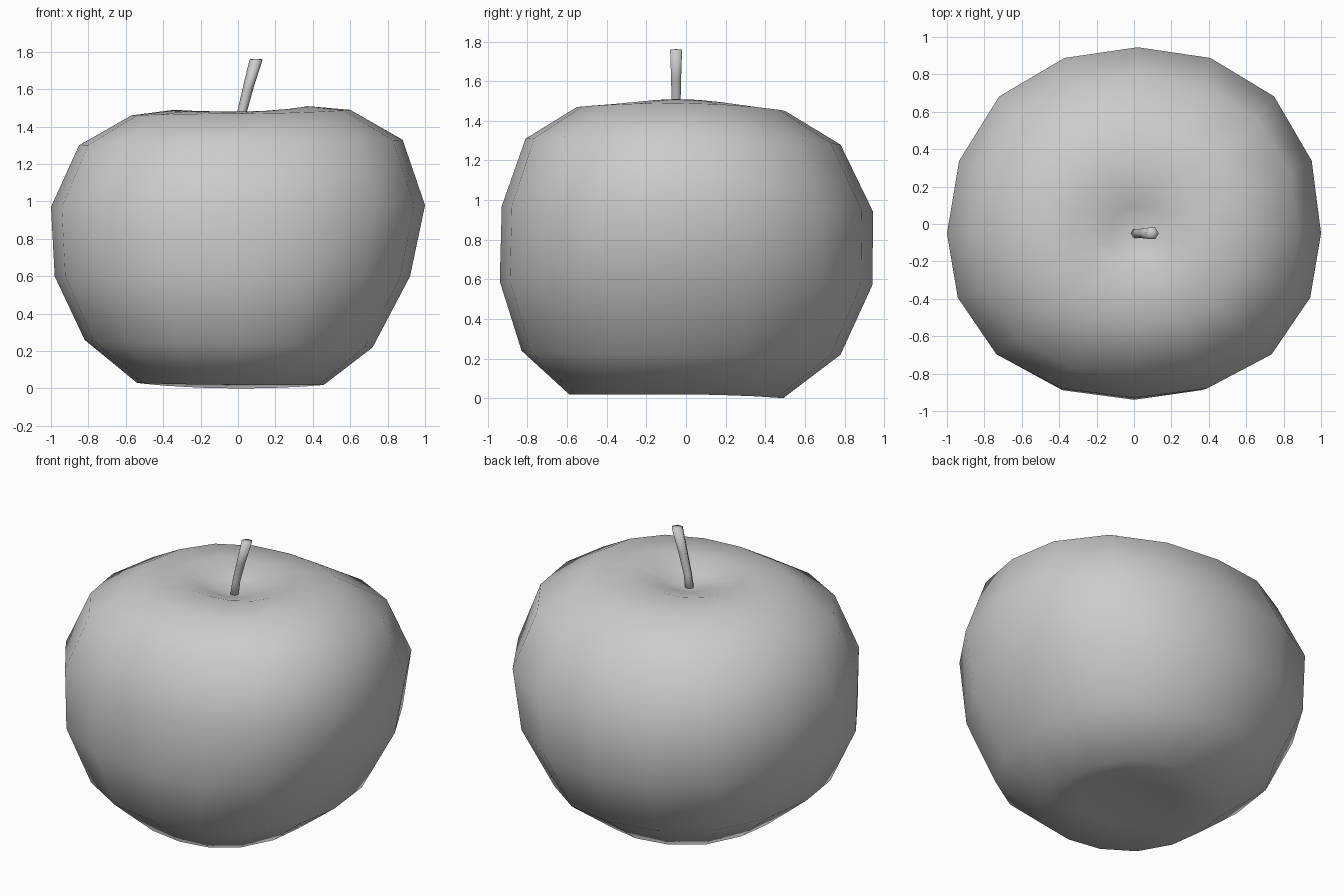
import bpy, bmesh
from math import sin, cos, pi
from mathutils import Vector

if "Cube" in bpy.data.objects:
    bpy.data.objects.remove(bpy.data.objects["Cube"])

N = 16
CY = -0.05

# Fruit rings: x left, x right, y front, y back, then z at left, right, front, back
rings = [
    (-0.27, 0.28, -0.32, 0.22, 0.035, 0.03, 0.03, 0.025),
    (-0.54, 0.46, -0.59, 0.49, 0.03, 0.02, 0.02, 0.00),
    (-0.82, 0.72, -0.83, 0.78, 0.26, 0.22, 0.24, 0.22),
    (-0.98, 0.92, -0.94, 0.94, 0.60, 0.60, 0.59, 0.57),
    (-1.00, 1.00, -0.93, 0.945, 0.97, 0.98, 0.97, 0.94),
    (-0.85, 0.88, -0.81, 0.78, 1.30, 1.33, 1.31, 1.28),
    (-0.57, 0.60, -0.55, 0.50, 1.46, 1.49, 1.47, 1.45),
    (-0.34, 0.37, -0.30, 0.25, 1.49, 1.51, 1.48, 1.48),
    (-0.13, 0.16, -0.17, 0.09, 1.435, 1.445, 1.435, 1.435),
]


def ring_point(ring, a):
    xl, xr, yf, yb, zl, zr, zf, zb = ring
    c, s = cos(a), sin(a)
    full = 1 + 0.04 * sin(2 * a) ** 2          # fuller diagonals
    x = full * c * (xr if c > 0 else -xl) + 0.02 * max(s, 0) * xr
    y = CY + full * s * (yb - CY if s > 0 else CY - yf)
    z = c * c * (zr if c > 0 else zl) + s * s * (zb if s > 0 else zf)
    return Vector((x, y, z))


def loft(name, loops, bottom, top):
    """Skin a stack of loops and close both ends with a pole point."""
    bm = bmesh.new()
    vs = [[bm.verts.new(p) for p in loop] for loop in loops]
    n = len(vs[0])
    for a, b in zip(vs, vs[1:]):
        for i in range(n):
            j = (i + 1) % n
            bm.faces.new((a[i], a[j], b[j], b[i]))
    for loop, pole in ((vs[0], bottom), (vs[-1], top)):
        p = bm.verts.new(pole)
        for i in range(n):
            bm.faces.new((loop[i], loop[(i + 1) % n], p))
    bmesh.ops.recalc_face_normals(bm, faces=bm.faces)
    me = bpy.data.meshes.new(name)
    bm.to_mesh(me)
    bm.free()
    ob = bpy.data.objects.new(name, me)
    bpy.context.collection.objects.link(ob)
    me.polygons.foreach_set("use_smooth", [True] * len(me.polygons))
    return ob


# Fruit body with shallow dimples at both ends
loops = [[ring_point(r, 2 * pi * i / N) for i in range(N)] for r in rings]
loft("apple_body", loops, (0.0, CY, 0.06), (0.01, CY, 1.395))

# Leaning stem, widening towards its tip: x, z, radius
path = [(0.008, 1.38, 0.028), (0.022, 1.48, 0.026), (0.055, 1.61, 0.029), (0.097, 1.76, 0.035)]
stem = [[(x + r * cos(k * pi / 3), CY + r * sin(k * pi / 3), z) for k in range(6)]
        for x, z, r in path]
loft("stem", stem, (0.008, CY, 1.37), (0.097, CY, 1.762))
